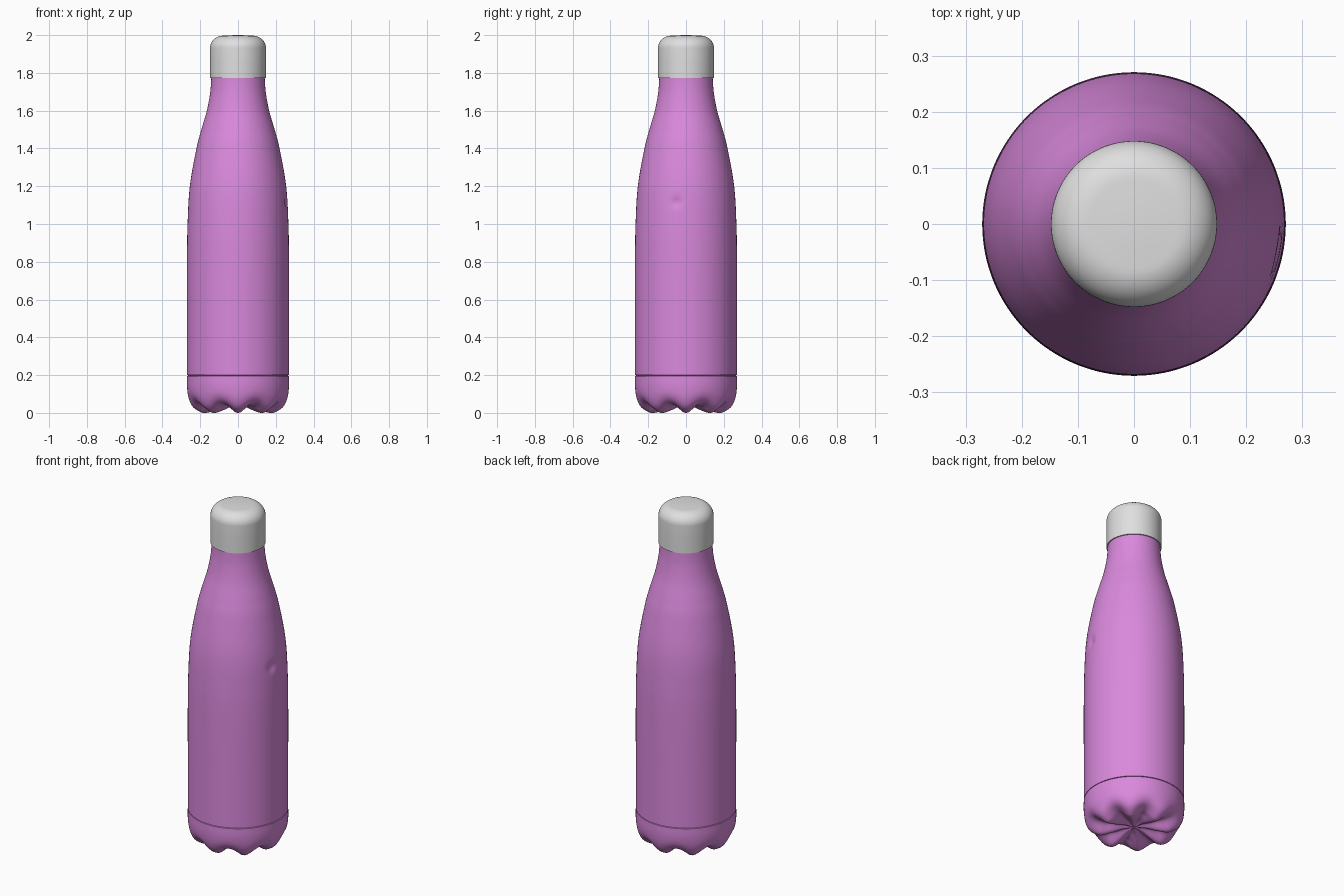
import bpy, bmesh, math
from mathutils import Vector

SEGMENTS = 128
LOBES = 8

if "Cube" in bpy.data.objects:
    bpy.data.objects.remove(bpy.data.objects["Cube"], do_unlink=True)


def make_material(name, color):
    mat = bpy.data.materials.new(name)
    mat.use_nodes = True
    mat.diffuse_color = (*color, 1)
    mat.node_tree.nodes["Principled BSDF"].inputs["Base Color"].default_value = (*color, 1)
    return mat


def smooth_profile(points, steps):
    """Catmull-Rom curve through (radius, height) points."""
    pts = [Vector(p) for p in points]
    pts = [2 * pts[0] - pts[1]] + pts + [2 * pts[-1] - pts[-2]]
    curve = []
    for a, b, c, d in zip(pts, pts[1:], pts[2:], pts[3:]):
        for i in range(steps):
            t = i / steps
            p = b + (c - a) * t / 2 + (2 * a - 5 * b + 4 * c - d) * t**2 / 2
            curve.append(p + (3 * b - 3 * c + d - a) * t**3 / 2)
    return curve + [pts[-2]]


def lathe(name, profile, material, shape=None):
    """Spin a profile about z; shape may adjust each (radius, height, angle)."""
    bm = bmesh.new()
    rings = []
    for r, z in profile:
        if r < 1e-5:
            rings.append([bm.verts.new((0, 0, z))] * SEGMENTS)
            continue
        ring = []
        for i in range(SEGMENTS):
            a = math.tau * i / SEGMENTS
            rr, zz = shape(r, z, a) if shape else (r, z)
            ring.append(bm.verts.new((rr * math.cos(a), rr * math.sin(a), zz)))
        rings.append(ring)
    for low, high in zip(rings, rings[1:]):
        for i in range(SEGMENTS):
            j = (i + 1) % SEGMENTS
            corners = list(dict.fromkeys((low[i], low[j], high[j], high[i])))
            bm.faces.new(corners)
    bmesh.ops.recalc_face_normals(bm, faces=bm.faces)
    mesh = bpy.data.meshes.new(name)
    bm.to_mesh(mesh)
    bm.free()
    mesh.materials.append(material)
    obj = bpy.data.objects.new(name, mesh)
    bpy.context.collection.objects.link(obj)
    bpy.ops.object.select_all(action="DESELECT")
    obj.select_set(True)
    bpy.context.view_layer.objects.active = obj
    bpy.ops.object.shade_smooth_by_angle(angle=math.radians(35))
    return obj


def petal_grooves(r, z, a):
    """Radial grooves between the rounded feet of the base."""
    fade = max(0, 1 - z / 0.14) ** 2
    groove = (1 - math.cos(LOBES * a)) / 2 * fade
    return r * (1 - 0.07 * groove), z + 0.042 * groove * min(1, r / 0.15)


def small_dent(r, z, a):
    """A dimple on the +x side of the wall."""
    across = r * math.sin(a) + 0.05
    if math.cos(a) < 0:
        return r, z
    dist2 = across**2 + (z - 1.115) ** 2
    return r - 0.011 * math.exp(-dist2 / 0.0006), z


pink = make_material("orchid pink", (0.70, 0.25, 0.72))
white = make_material("cap light grey", (0.74, 0.74, 0.74))

# Lobed base, ending in a thin seam
base = smooth_profile([(0, 0.035), (0.06, 0.03), (0.12, 0.012), (0.17, 0), (0.2, 0.005),
                       (0.24, 0.033), (0.262, 0.08), (0.27, 0.14), (0.27, 0.196)], 5)
base.append(Vector((0.262, 0.197)))
lathe("base", base, pink, petal_grooves)

# Wall, shoulder and neck
wall = smooth_profile([(0.27, 0.2), (0.27, 0.5), (0.27, 0.8), (0.267, 1.0), (0.255, 1.2),
                       (0.22, 1.4), (0.194, 1.5), (0.165, 1.6), (0.148, 1.69),
                       (0.142, 1.76), (0.142, 1.8)], 14)
wall.insert(0, Vector((0.262, 0.199)))
lathe("body", wall, pink, small_dent)

# Cap with a rounded top edge
cap = [(0.138, 1.772), (0.148, 1.772), (0.148, 1.85)]
for i in range(13):
    t = math.pi / 2 * i / 12
    cap.append((0.078 + 0.07 * math.cos(t), 1.932 + 0.065 * math.sin(t)))
cap += [(0.04, 1.999), (0, 2)]
lathe("cap", cap, white)
